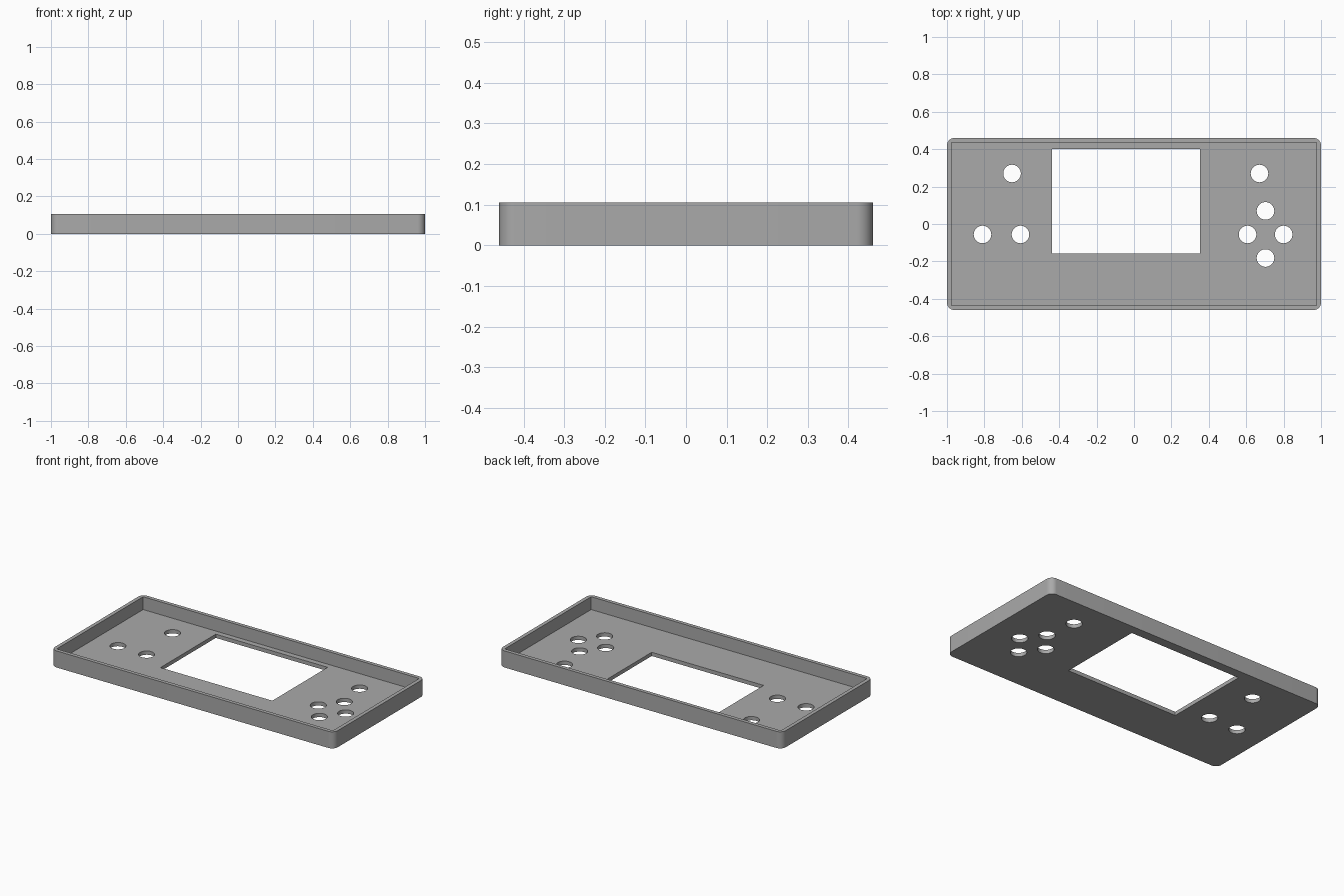
import bpy, bmesh
from mathutils import Vector

default = bpy.data.objects.get("Cube")
if default:
    bpy.data.objects.remove(default, do_unlink=True)

HALF_X, HALF_Y, HEIGHT = 1.0, 0.46, 0.106
WALL, FLOOR, CORNER = 0.024, 0.024, 0.04
HOLE_RADIUS = 0.047

grey = bpy.data.materials.new("plain grey")
grey.use_nodes = True
colour = (0.4, 0.4, 0.4, 1)
grey.diffuse_color = colour
grey.node_tree.nodes["Principled BSDF"].inputs["Base Color"].default_value = colour


def add_object(name, bm):
    mesh = bpy.data.meshes.new(name)
    bm.to_mesh(mesh)
    bm.free()
    mesh.materials.append(grey)
    obj = bpy.data.objects.new(name, mesh)
    bpy.context.collection.objects.link(obj)
    return obj


def box(name, x0, x1, y0, y1, z0, z1, corner=0):
    """Box between two corners, with optional rounded upright edges."""
    bm = bmesh.new()
    bmesh.ops.create_cube(bm, size=1)
    low, high = Vector((x0, y0, z0)), Vector((x1, y1, z1))
    bmesh.ops.scale(bm, vec=high - low, verts=bm.verts)
    bmesh.ops.translate(bm, vec=(low + high) / 2, verts=bm.verts)
    if corner:
        upright = [e for e in bm.edges
                   if abs(e.verts[0].co.z - e.verts[1].co.z) > 0.01]
        bmesh.ops.bevel(bm, geom=upright, offset=corner, segments=10,
                        profile=0.5, affect='EDGES')
    return add_object(name, bm)


def round_cutter(name, x, y):
    bm = bmesh.new()
    bmesh.ops.create_cone(bm, cap_ends=True, segments=48, radius1=HOLE_RADIUS,
                          radius2=HOLE_RADIUS, depth=0.2)
    bmesh.ops.translate(bm, vec=(x, y, 0), verts=bm.verts)
    return add_object(name, bm)


# Rounded outer shell
tray = box("faceplate_tray", -HALF_X, HALF_X, -HALF_Y, HALF_Y, 0, HEIGHT, CORNER)

# Square-cornered recess and screen window
inner_x, inner_y = HALF_X - WALL, HALF_Y - WALL
cutters = [
    box("recess_cutter", -inner_x, inner_x, -inner_y, inner_y, FLOOR, 0.3),
    box("window_cutter", -0.438, 0.353, -0.158, 0.401, -0.1, 0.2),
]

# Button holes: left group, then upper right hole and cross-shaped group
holes = [(-0.652, 0.27), (-0.81, -0.056), (-0.607, -0.056), (0.671, 0.27),
         (0.703, 0.07), (0.607, -0.056), (0.8, -0.056), (0.703, -0.182)]
cutters += [round_cutter("button_hole_cutter", x, y) for x, y in holes]

# Cut every opening, then remove the cutters
bpy.ops.object.select_all(action='DESELECT')
bpy.context.view_layer.objects.active = tray
tray.select_set(True)
for cutter in cutters:
    cutter.hide_render = True
    mod = tray.modifiers.new("cut", 'BOOLEAN')
    mod.operation = 'DIFFERENCE'
    mod.solver = 'EXACT'
    mod.object = cutter
    bpy.ops.object.modifier_apply(modifier=mod.name)
    bpy.data.objects.remove(cutter, do_unlink=True)

bpy.ops.object.shade_smooth_by_angle(angle=0.6)
